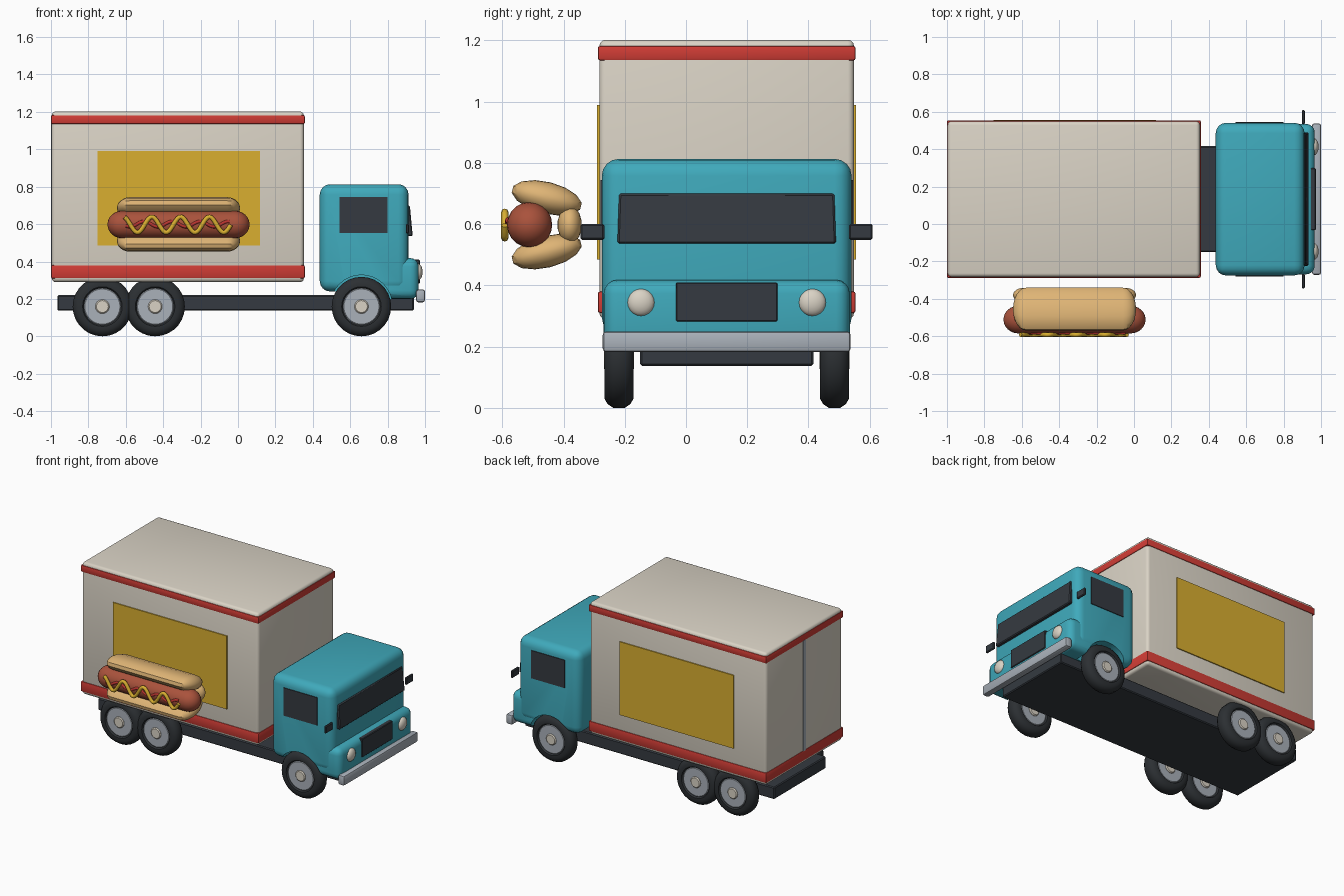
import bpy, bmesh, math
from mathutils import Matrix, Vector

if "Cube" in bpy.data.objects:
    bpy.data.objects.remove(bpy.data.objects["Cube"])

CY = 0.133  # centre line of the truck


def material(name, rgb):
    m = bpy.data.materials.new(name)
    m.diffuse_color = (*rgb, 1)
    m.use_nodes = True
    m.node_tree.nodes["Principled BSDF"].inputs["Base Color"].default_value = m.diffuse_color
    return m


TEAL = material("teal paint", (0.05, 0.40, 0.50))
CREAM = material("cream", (0.70, 0.65, 0.56))
RED = material("red trim", (0.62, 0.045, 0.035))
DARK = material("dark grey", (0.035, 0.042, 0.052))
TYRE = material("tyre black", (0.025, 0.029, 0.033))
METAL = material("light metal", (0.40, 0.44, 0.49))
YELLOW = material("yellow panel", (0.70, 0.43, 0.03))
BUN = material("bread", (0.74, 0.46, 0.18))
MEAT = material("sausage brown", (0.40, 0.085, 0.045))
KETCHUP = material("ketchup red", (0.50, 0.035, 0.03))


def finish(name, bm, mat):
    bmesh.ops.recalc_face_normals(bm, faces=bm.faces)
    me = bpy.data.meshes.new(name)
    bm.to_mesh(me)
    bm.free()
    me.materials.append(mat)
    ob = bpy.data.objects.new(name, me)
    bpy.context.collection.objects.link(ob)
    return ob


def box(name, mat, x, y, z, bevel=0.0, segs=2, warp=None):
    """Box from (min, max) ranges, optionally warped and bevelled."""
    bm = bmesh.new()
    bmesh.ops.create_cube(bm, size=1)
    for v in bm.verts:
        v.co = Vector([r[0] + (c + 0.5) * (r[1] - r[0]) for c, r in zip(v.co, (x, y, z))])
        if warp:
            v.co = warp(v.co)
    if bevel:
        bmesh.ops.bevel(bm, geom=bm.edges[:], offset=bevel, segments=segs,
                        profile=0.5, affect='EDGES')
    return finish(name, bm, mat)


def lathe(name, mat, profile, segs, matrix):
    """Turn (radius, height) points around z, then place with a matrix."""
    bm = bmesh.new()
    rings = []
    for r, h in profile:
        rings.append([bm.verts.new((r * math.cos(2 * math.pi * i / segs),
                                    r * math.sin(2 * math.pi * i / segs), h))
                      for i in range(segs)])
    for a, b in zip(rings, rings[1:]):
        for i in range(segs):
            j = (i + 1) % segs
            bm.faces.new((a[i], a[j], b[j], b[i]))
    bmesh.ops.remove_doubles(bm, verts=bm.verts[:], dist=1e-6)
    bm.transform(matrix)
    return finish(name, bm, mat)


def capsule(name, mat, centre, half, cap, ry, rz, tilt=0, segs=14):
    """Long rounded loaf along x with an elliptical section."""
    pts = []
    for i in range(13):
        a = math.pi * (i / 12 - 0.5)
        shift = half - cap
        if i == 6:
            pts += [(1, -shift), (1, shift)]
        else:
            pts.append((max(0, math.cos(a)) if 0 < i < 12 else 0,
                        cap * math.sin(a) + math.copysign(shift, a)))
    m = (Matrix.Translation(centre) @ Matrix.Rotation(tilt, 4, 'X')
         @ Matrix.Diagonal((1, ry, rz, 1)) @ Matrix.Rotation(math.pi / 2, 4, 'Y'))
    return lathe(name, mat, pts, segs, m)


def wave(name, mat, x0, x1, periods, amp, y, z, r, phase=0):
    """Wavy squeezed line of sauce."""
    cu = bpy.data.curves.new(name, 'CURVE')
    cu.dimensions = '3D'
    cu.bevel_depth, cu.bevel_resolution, cu.use_fill_caps = r, 2, True
    n = 60
    sp = cu.splines.new('POLY')
    sp.points.add(n)
    for i, p in enumerate(sp.points):
        t = i / n
        p.co = (x0 + (x1 - x0) * t, y,
                z + amp * math.cos(2 * math.pi * periods * t + phase), 1)
    cu.materials.append(mat)
    ob = bpy.data.objects.new(name, cu)
    bpy.context.collection.objects.link(ob)


def sides(y_near, y_far):
    """The same y range on both sides of the centre line."""
    return (("right", (CY - y_far, CY - y_near)), ("left", (CY + y_near, CY + y_far)))


# Cargo box, trims, side panels and rear door seam
box("cargo_box", CREAM, (-0.996, 0.352), (CY - 0.416, CY + 0.416), (0.29, 1.202), 0.02, 3)
for name, z in (("upper_trim", (1.135, 1.182)), ("lower_trim", (0.31, 0.38))):
    box(name, RED, (-1.0, 0.357), (CY - 0.421, CY + 0.421), z, 0.007)
for side, y in sides(0.413, 0.423):
    box(side + "_panel", YELLOW, (-0.752, 0.117), y, (0.485, 0.99))
box("rear_door_seam", METAL, (-1.0, -0.992), (CY - 0.012, CY + 0.012), (0.375, 1.14))

# Chassis
box("chassis", DARK, (-0.965, 0.94), (CY - 0.283, CY + 0.283), (0.137, 0.22), 0.006, 1)

# Cab and nose
cab = box("cab", TEAL, (0.437, 0.912), (CY - 0.408, CY + 0.408), (0.24, 0.813), 0.055, 4)
nose = box("nose", TEAL, (0.70, 0.966), (CY - 0.402, CY + 0.402), (0.20, 0.418), 0.045, 4)

# Wheel arches cut into the cab and nose
turn = Matrix.Rotation(math.pi / 2, 4, 'X')
for side, y in sides(0.29, 0.45):
    cutter = lathe("arch_cutter", TEAL,
                   [(0, -0.08), (0.165, -0.08), (0.165, 0.08), (0, 0.08)], 32,
                   Matrix.Translation((0.66, sum(y) / 2, 0.163)) @ turn)
    cutter.hide_render = True
    for ob in (cab, nose):
        mod = ob.modifiers.new("arch", 'BOOLEAN')
        mod.operation, mod.solver, mod.object = 'DIFFERENCE', 'EXACT', cutter
        bpy.context.view_layer.objects.active = ob
        bpy.ops.object.modifier_apply(modifier=mod.name)
    bpy.data.objects.remove(cutter)


# Windscreen leaning back, slightly narrower at the top
def lean(c):
    t = (c.z - 0.536) / 0.164
    return Vector((c.x - 0.015 * t, CY + (c.y - CY) * (1 - 0.015 * t), c.z))


box("windscreen", DARK, (0.90, 0.934), (CY - 0.357, CY + 0.357), (0.536, 0.70), 0.006, 1, lean)

# Side windows and mirrors
for side, y in sides(0.404, 0.413):
    box(side + "_window", DARK, (0.544, 0.80), y, (0.552, 0.744))
for side, y in sides(0.40, 0.477):
    box(side + "_mirror", DARK, (0.897, 0.913), y, (0.549, 0.60), 0.005, 1)

# Grille, bumper and headlights
box("grille", DARK, (0.93, 0.972), (CY - 0.166, CY + 0.166), (0.282, 0.41), 0.004, 1)
box("bumper", METAL, (0.952, 1.0), (CY - 0.405, CY + 0.405), (0.182, 0.25), 0.012, 2)
dome = [(0.045 * math.cos(a), 0.025 * math.sin(a))
        for a in (math.pi * (i / 10 - 0.5) for i in range(11))]
for s in (-1, 1):
    lathe("headlight", CREAM, dome, 20,
          Matrix.Translation((0.962, CY + s * 0.28, 0.344)) @ Matrix.Rotation(math.pi / 2, 4, 'Y'))


# Wheels: tyre, rim disc and hub turned from mirrored half profiles
def mirrored(half):
    return [(r, -h) for r, h in half] + [(r, h) for r, h in reversed(half)]


tyre = mirrored([(0.098, 0.036), (0.106, 0.047), (0.128, 0.048), (0.147, 0.037), (0.159, 0.019)])
rim = mirrored([(0, 0.040), (0.094, 0.040), (0.102, 0.034)])
hub = mirrored([(0, 0.049), (0.032, 0.049), (0.038, 0.043)])
for x in (-0.725, -0.443, 0.66):
    for s in (-1, 1):
        place = Matrix.Translation((x, CY + s * 0.352, 0.159)) @ turn
        lathe("tyre", TYRE, tyre, 28, place)
        lathe("rim", METAL, rim, 28, place)
        lathe("hub", CREAM, hub, 16, place)

# Hot dog sign: three bread loaves around a sausage, with wavy sauces
HX = -0.318
capsule("top_bun", BUN, (HX, -0.455, 0.686), 0.329, 0.07, 0.118, 0.052, math.radians(-14))
capsule("bottom_bun", BUN, (HX, -0.455, 0.510), 0.329, 0.07, 0.118, 0.052, math.radians(14))
capsule("back_bun", BUN, (HX, -0.380, 0.598), 0.329, 0.06, 0.040, 0.062)
capsule("sausage", MEAT, (HX, -0.511, 0.598), 0.380, 0.08, 0.074, 0.074, segs=20)
wave("mustard", YELLOW, -0.607, -0.038, 3.7, 0.042, -0.592, 0.597, 0.012, 0.3)
wave("ketchup", KETCHUP, -0.60, -0.045, 3.7, 0.014, -0.582, 0.600, 0.009, 2.2)

# Smooth rounded surfaces while keeping hard edges crisp
bpy.ops.object.select_all(action='DESELECT')
for ob in bpy.context.scene.objects:
    if ob.type == 'MESH':
        ob.select_set(True)
        bpy.context.view_layer.objects.active = ob
bpy.ops.object.shade_smooth_by_angle(angle=math.radians(35))
